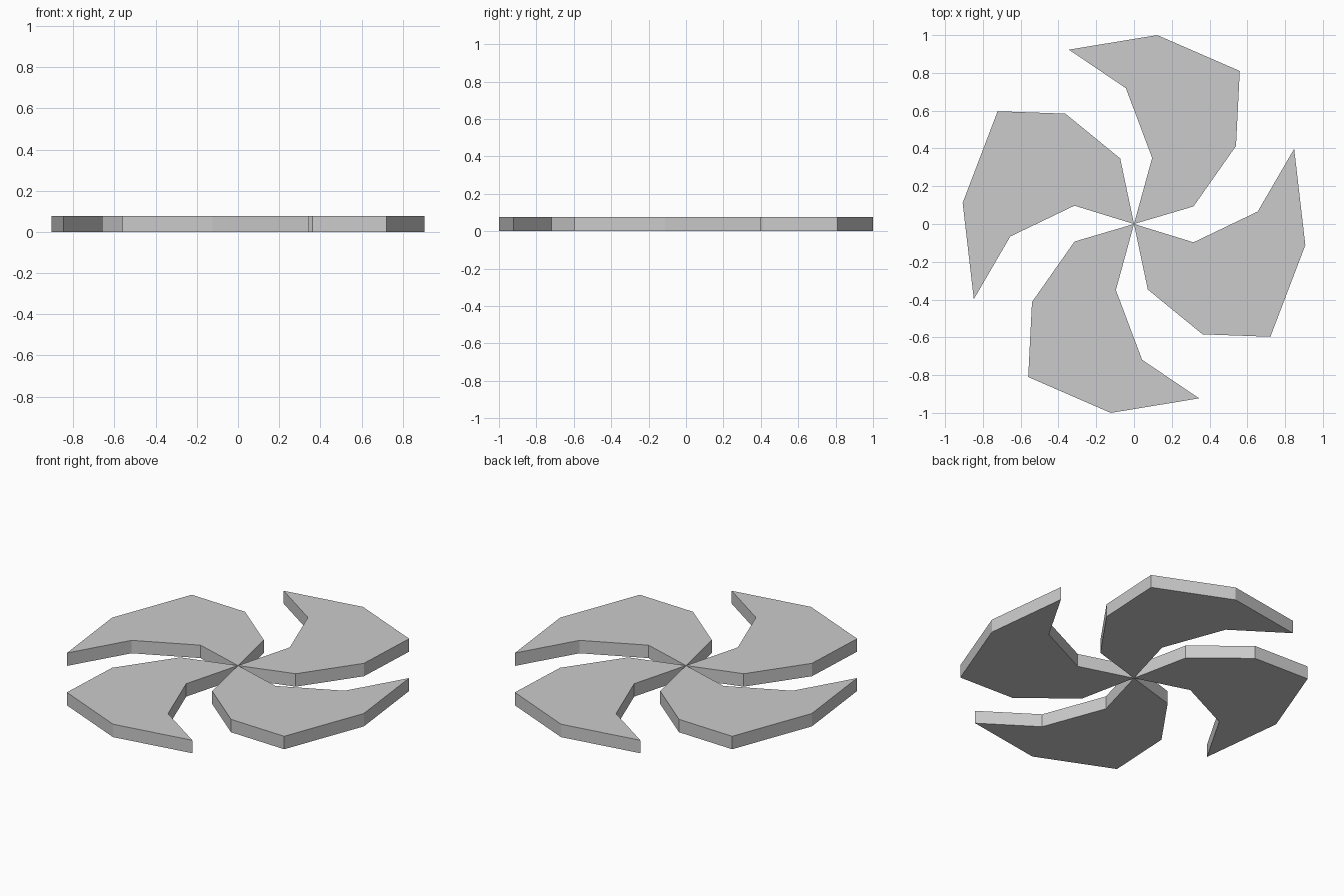
import bpy, bmesh
from math import pi
from mathutils import Matrix

if "Cube" in bpy.data.objects:
    bpy.data.objects.remove(bpy.data.objects["Cube"])

THICKNESS = 0.077

# Outlines of the two blade shapes, seen from above, starting at the hub
LONG_BLADE = [(0, 0), (0.315, 0.093), (0.54, 0.413), (0.56, 0.81),
              (0.123, 1.0), (-0.345, 0.923), (-0.043, 0.719), (0.096, 0.35)]
WIDE_BLADE = [(0, 0), (0.073, -0.347), (0.363, -0.584), (0.722, -0.597),
              (0.907, -0.112), (0.848, 0.398), (0.655, 0.066), (0.315, -0.097)]


def blade(name, outline, angle):
    """Extrude a flat outline upward and turn it about the hub."""
    bm = bmesh.new()
    face = bm.faces.new([bm.verts.new((x, y, 0)) for x, y in outline])
    top = bmesh.ops.extrude_face_region(bm, geom=[face], use_keep_orig=True)["geom"]
    moved = [v for v in top if isinstance(v, bmesh.types.BMVert)]
    bmesh.ops.translate(bm, vec=(0, 0, THICKNESS), verts=moved)
    bmesh.ops.recalc_face_normals(bm, faces=bm.faces)
    bm.transform(Matrix.Rotation(angle, 4, "Z"))
    mesh = bpy.data.meshes.new(name)
    bm.to_mesh(mesh)
    bm.free()
    bpy.context.collection.objects.link(bpy.data.objects.new(name, mesh))


# Opposite blades are half-turn copies of each other
blade("blade_back", LONG_BLADE, 0)
blade("blade_front", LONG_BLADE, pi)
blade("blade_right", WIDE_BLADE, 0)
blade("blade_left", WIDE_BLADE, pi)
